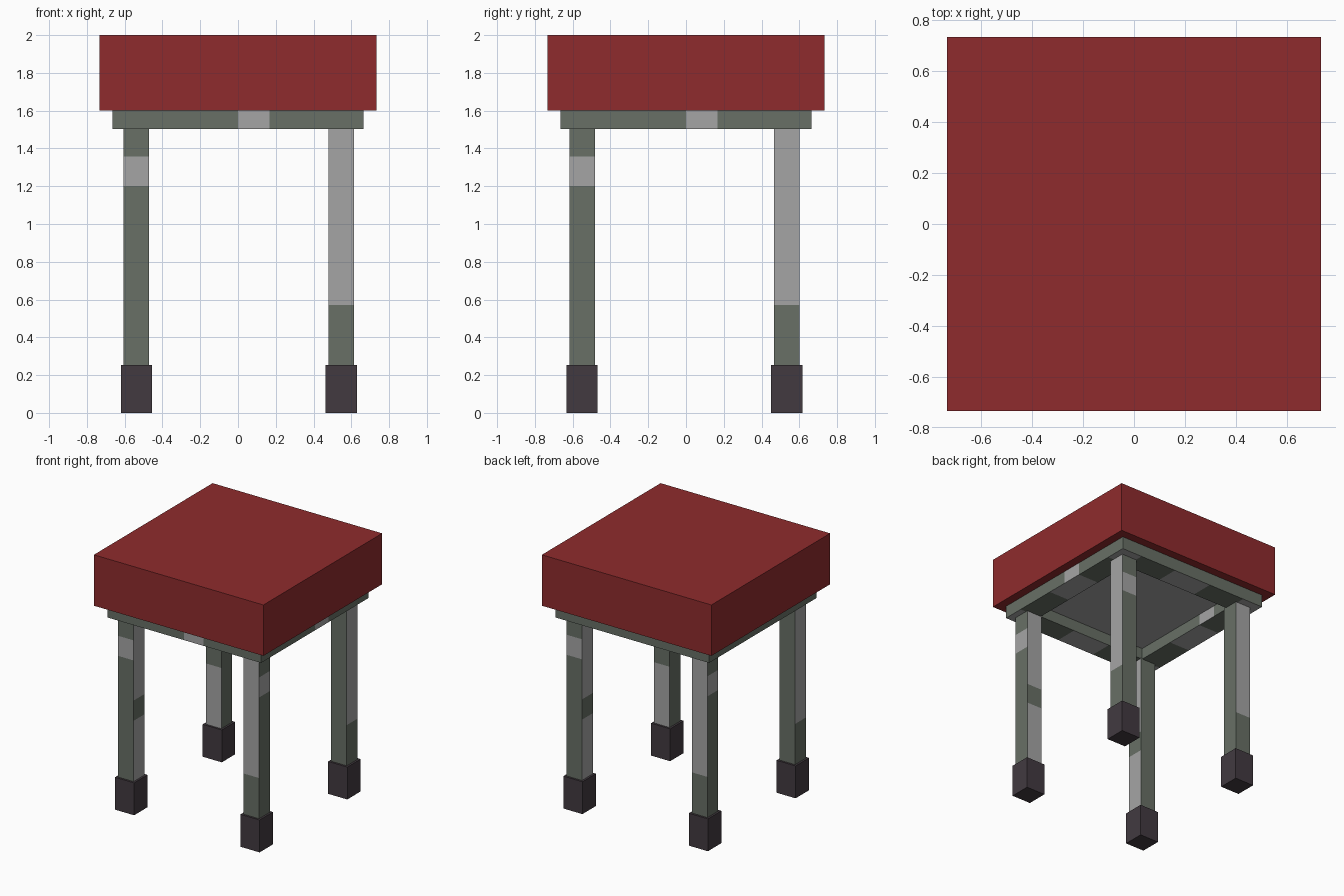
import bpy, bmesh, math
from mathutils import Vector

if "Cube" in bpy.data.objects:
    bpy.data.objects.remove(bpy.data.objects["Cube"])


def material(name, rgb):
    """Flat material from 0-255 sRGB values."""
    lin = []
    for c in rgb:
        c /= 255
        lin.append(c / 12.92 if c <= 0.04045 else ((c + 0.055) / 1.055) ** 2.4)
    m = bpy.data.materials.new(name)
    m.diffuse_color = (*lin, 1)
    m.use_nodes = True
    m.node_tree.nodes["Principled BSDF"].inputs["Base Color"].default_value = m.diffuse_color
    return m


RED = material("cushion red", (143, 43, 45))
GREEN = material("grey green paint", (104, 112, 102))
BARE = material("bare light grey", (165, 165, 165))
DARK = material("dark foot", (66, 58, 64))


def box(name, lo, hi, mats, axis=2, cuts=(), rule=None):
    """Box from corner to corner, sliced along an axis, coloured by a face rule."""
    lo, hi = Vector(lo), Vector(hi)
    bm = bmesh.new()
    bmesh.ops.create_cube(bm, size=1)
    for v in bm.verts:
        v.co = (lo + hi) / 2 + Vector(a * b for a, b in zip(v.co, hi - lo))
    normal = Vector((0, 0, 0))
    normal[axis] = 1
    for c in cuts:
        bmesh.ops.bisect_plane(bm, geom=bm.verts[:] + bm.edges[:] + bm.faces[:],
                               plane_co=normal * c, plane_no=normal)
    bm.normal_update()
    if rule:
        for f in bm.faces:
            f.material_index = int(rule(f.normal, f.calc_center_median()))
    me = bpy.data.meshes.new(name)
    bm.to_mesh(me)
    bm.free()
    for m in mats:
        me.materials.append(m)
    ob = bpy.data.objects.new(name, me)
    bpy.context.collection.objects.link(ob)
    return ob


# Cushion and the thin panel below it
box("cushion", (-0.733, -0.733, 1.602), (0.733, 0.733, 2.0), [RED])
box("under_panel", (-0.5, -0.5, 1.592), (0.5, 0.5, 1.601), [BARE])

# Frame rails: outer edge R, width W, worn patches in eighths of the length
R, W = 0.665, 0.18
STEP = R / 4
RAIL_CUTS = [i * STEP for i in range(-3, 4)]


def rail_rule(axis, facing_side):
    across = 1 - axis
    sign = 1 if axis == 1 else -1          # worn side faces +x or -y

    def rule(n, c):
        t = c[axis] / STEP
        if n.z < -0.5:                     # bare underside with two painted areas
            return not 1 < abs(t) < 3
        if n[across] * sign > 0.5:         # one worn patch
            return 0 < t < 1 if facing_side else 1 < t < 2
        return False
    return rule


for name, s in (("right_rail", 1), ("left_rail", -1)):
    xs = sorted((s * R, s * (R - W)))
    box(name, (xs[0], -R, 1.503), (xs[1], R, 1.602), [GREEN, BARE], 1,
        RAIL_CUTS, rail_rule(1, s > 0))
for name, s in (("front_rail", -1), ("back_rail", 1)):
    ys = sorted((s * R, s * (R - W)))
    box(name, (W - R, ys[0], 1.503), (R - W, ys[1], 1.602), [GREEN, BARE], 0,
        RAIL_CUTS, rail_rule(0, s < 0))

# Legs: same worn paint pattern, turned a quarter from one leg to the next
LEG_CUTS = (0.571, 0.728, 0.886, 1.2, 1.357)


def leg_rule(turn):
    def rule(n, c):
        if abs(n.z) > 0.5:
            return False
        side = (round(math.atan2(n.y, n.x) / (math.pi / 2)) - 3 - turn) % 4
        if side == 0:
            return 1.2 < c.z < 1.357
        if side == 1:
            return not 0.728 < c.z < 0.886
        return side == 3 and c.z > 0.571
    return rule


LEGS = (("front_left", -0.538, -0.55), ("front_right", 0.547, -0.55),
        ("back_right", 0.547, 0.533), ("back_left", -0.538, 0.533))
for turn, (name, x, y) in enumerate(LEGS):
    h, f = 0.067, 0.0825
    box(name + "_leg", (x - h, y - h, 0.24), (x + h, y + h, 1.51),
        [GREEN, BARE], 2, LEG_CUTS, leg_rule(turn))
    box(name + "_foot", (x - f, y - f, 0), (x + f, y + f, 0.253), [DARK])
